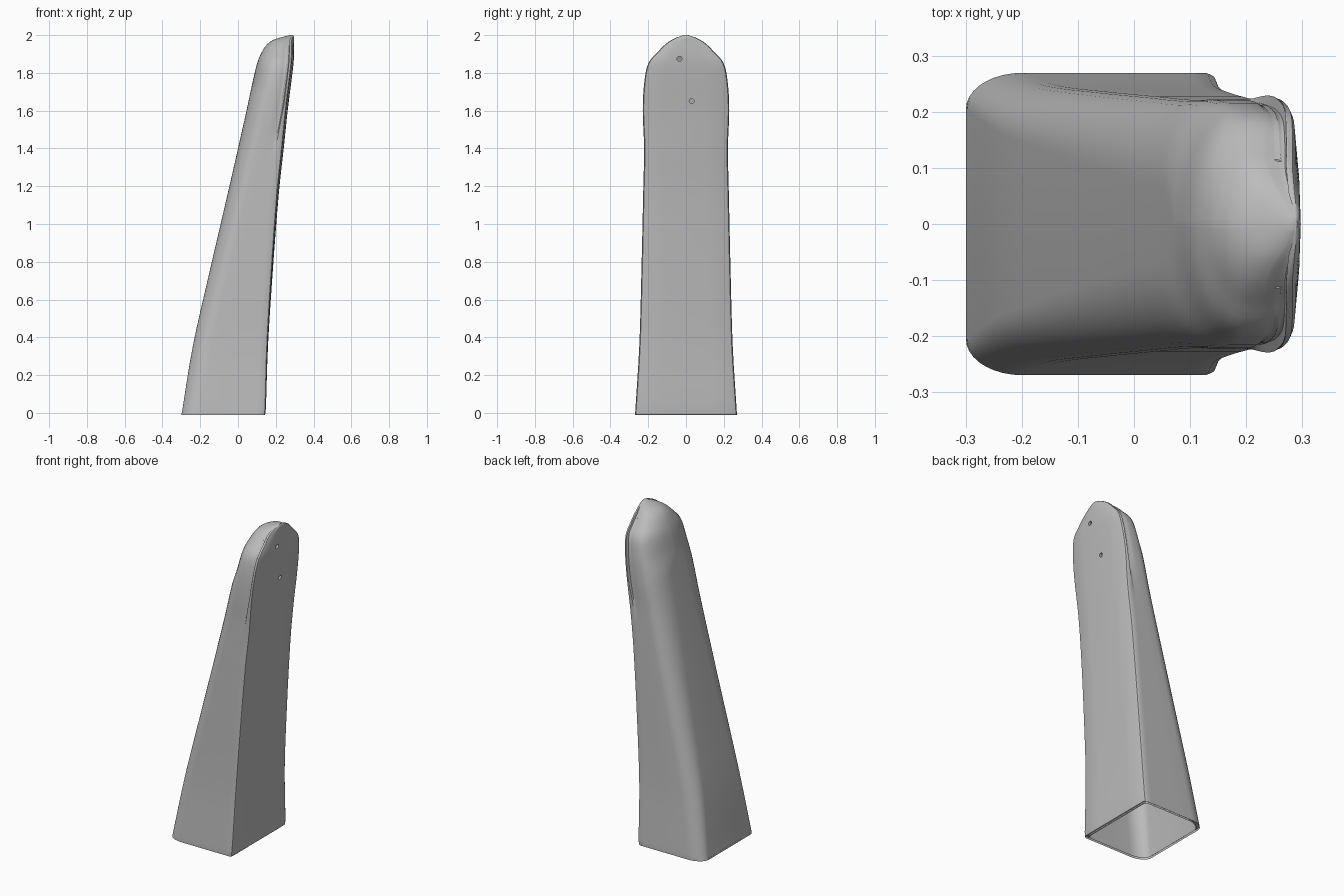
import bpy, bmesh, math
from mathutils import Vector

cube = bpy.data.objects.get("Cube")
if cube:
    bpy.data.objects.remove(cube)

# Stations up the cover: height, back x, face x, half width
STATIONS = [Vector(s) for s in (
    (0, -.298, .137, .268), (.02, -.294, .147, .268), (.36, -.238, .159, .247),
    (.75, -.15, .184, .236), (1.15, -.057, .215, .227), (1.4, 0, .242, .222),
    (1.6, .045, .263, .229), (1.75, .077, .282, .221), (1.85, .101, .294, .2),
    (1.91, .126, .297, .15), (1.95, .153, .297, .111), (1.975, .188, .297, .075),
    (1.99, .235, .296, .042), (2, .275, .291, .01))]
WALL = 0.015
STEPS = 4


def clamp01(v):
    return max(0.0, min(1.0, v))


def station(i, f):
    """Catmull-Rom blend between neighbouring stations."""
    n = len(STATIONS) - 1
    a, b, c, d = (STATIONS[max(0, min(n, i + k))] for k in (-1, 0, 1, 2))
    return b + (c - a) * (f / 2) + (a * 2 - b * 5 + c * 4 - d) * (f * f / 2) \
        + (b * 3 - a - c * 3 + d) * (f ** 3 / 2)


def ring(s, inset=0.0):
    """Cross-section: bowed flat face, rim, groove behind it, rounded back."""
    z, back, face, w = s
    back, face, w = back + inset, face - inset, w - inset
    depth = face - back
    k = clamp01(depth / 0.15)
    corner = min(0.016, w * 0.4, depth * 0.2)
    bow = 0.005 * z * clamp01(w / 0.1)
    up = clamp01((z - 1.38) / 0.25)
    g = 0.009 * up * clamp01(w / 0.1) if not inset else 0
    rim = (0.045 - 0.022 * up) * k
    rx = min(0.1, depth * 0.5)
    ry = min(w * 0.98, 0.065 + 0.055 * z + 0.2 * clamp01((z - 1.65) / 0.3))
    half = [(face - bow * .25, w * .5), (face - bow, w - corner),
            (face - bow - corner * .3, w - corner * .3), (face - bow - corner, w),
            (face - rim, w), (face - rim - .005 * k, w - 2 * g),
            (face - rim - .018 * k, w - 2 * g), (face - rim - .035 * k, w - g)]
    start = face - rim - .035 * k
    end = min(back + rx, start - .001)
    rx = end - back
    half.append(((start + end) / 2, w - g))
    for j in range(10):
        a = math.pi / 2 * j / 9
        half.append((end - rx * math.sin(a), w - g - ry * (1 - math.cos(a))))
    pts = [(face, 0)] + half + [(back, 0)] + [(x, -y) for x, y in reversed(half)]
    return [Vector((x, y, z)) for x, y in pts]


def skin(bm, rings):
    """Join successive rings with quads and close the last one."""
    for r0, r1 in zip(rings, rings[1:]):
        for i in range(len(r0)):
            j = (i + 1) % len(r0)
            bm.faces.new((r0[i], r0[j], r1[j], r1[i]))
    bm.faces.new(rings[-1])


# Hollow cover, open at the bottom
samples = [station(i, f / STEPS) for i in range(len(STATIONS) - 1) for f in range(STEPS)]
samples.append(STATIONS[-1])
inner = [s for s in samples if s[0] < 1.94]
bm = bmesh.new()
outside = [[bm.verts.new(p) for p in ring(s)] for s in samples]
inside = [[bm.verts.new(p) for p in ring(s, WALL)] for s in inner]
skin(bm, outside)
skin(bm, inside)
for i in range(len(outside[0])):
    j = (i + 1) % len(outside[0])
    bm.faces.new((outside[0][i], outside[0][j], inside[0][j], inside[0][i]))
bmesh.ops.recalc_face_normals(bm, faces=bm.faces)
mesh = bpy.data.meshes.new("hollow_cover")
bm.to_mesh(mesh)
bm.free()
cover = bpy.data.objects.new("hollow_cover", mesh)
bpy.context.collection.objects.link(cover)

# Plain grey finish
grey = bpy.data.materials.new("plain_grey")
grey.use_nodes = True
colour = (0.5, 0.5, 0.5, 1)
grey.diffuse_color = colour
grey.node_tree.nodes["Principled BSDF"].inputs["Base Color"].default_value = colour
mesh.materials.append(grey)

# Two small screw holes through the flat face
for y, z in ((-0.035, 1.875), (0.03, 1.65)):
    bpy.ops.mesh.primitive_cylinder_add(vertices=20, radius=0.013, depth=0.08,
                                        location=(0.28, y, z), rotation=(0, math.pi / 2, 0))
    cutter = bpy.context.object
    cutter.name = "hole_cutter"
    cutter.hide_render = True
    cutter.data.materials.append(grey)
    cut = cover.modifiers.new("screw_hole", 'BOOLEAN')
    cut.operation = 'DIFFERENCE'
    cut.solver = 'EXACT'
    cut.object = cutter
    bpy.ops.object.select_all(action='DESELECT')
    bpy.context.view_layer.objects.active = cover
    cover.select_set(True)
    bpy.ops.object.modifier_apply(modifier=cut.name)
    bpy.data.objects.remove(cutter)

bpy.ops.object.shade_smooth_by_angle(angle=math.radians(35))
